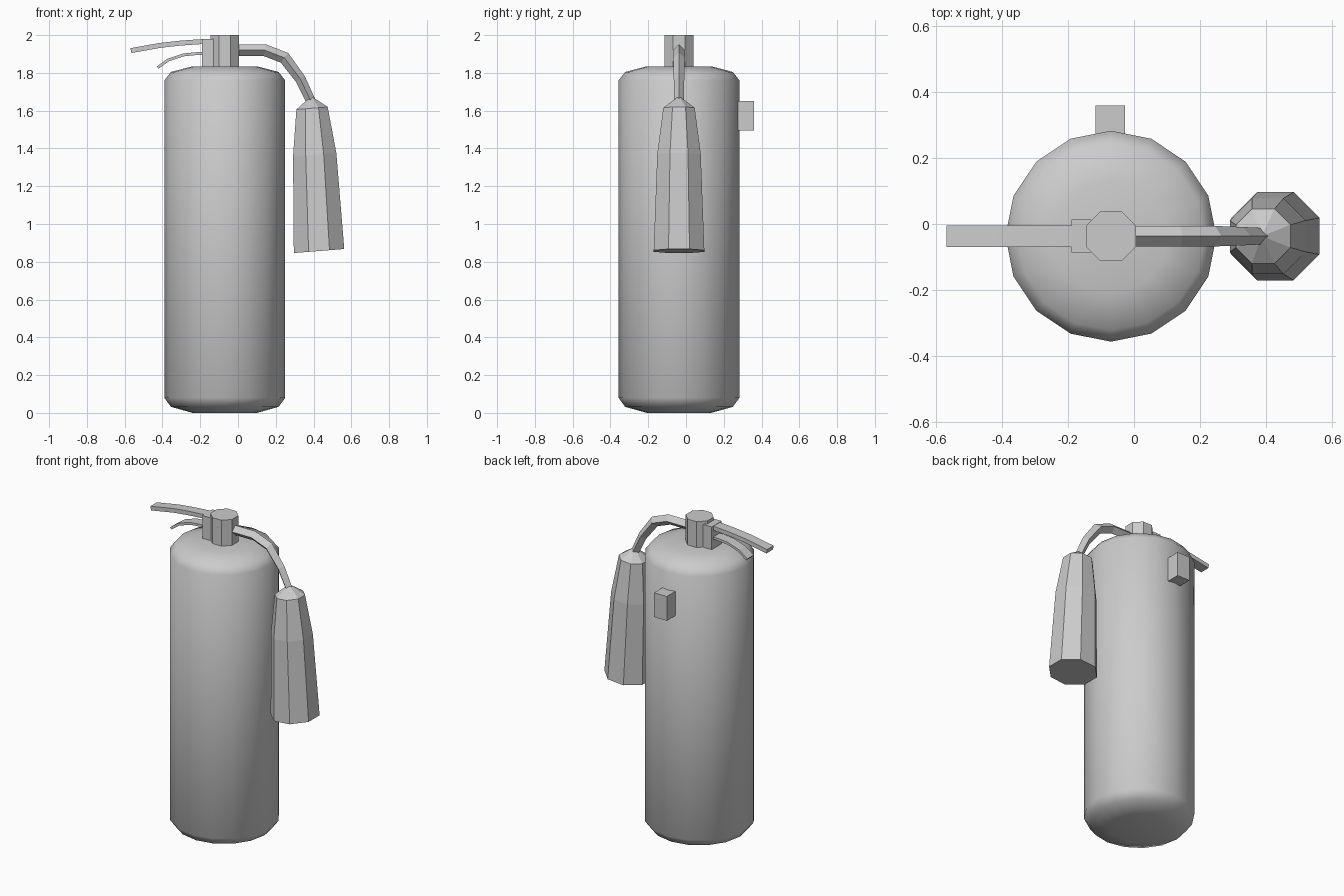
import bpy, bmesh
from math import cos, sin, pi, tau
from mathutils import Vector

if "Cube" in bpy.data.objects:
    bpy.data.objects.remove(bpy.data.objects["Cube"])

CX, CY = -0.07, -0.037   # tank axis


def finish(name, bm, smooth=False):
    bmesh.ops.recalc_face_normals(bm, faces=bm.faces)
    for f in bm.faces:
        f.smooth = smooth
    mesh = bpy.data.meshes.new(name)
    bm.to_mesh(mesh)
    bm.free()
    ob = bpy.data.objects.new(name, mesh)
    bpy.context.collection.objects.link(ob)
    return ob


def skin(name, rings, smooth=False):
    """Bridge a list of equal-length rings and cap both ends."""
    bm = bmesh.new()
    rows = [[bm.verts.new(p) for p in r] for r in rings]
    n = len(rows[0])
    for a, b in zip(rows, rows[1:]):
        for i in range(n):
            j = (i + 1) % n
            bm.faces.new((a[i], a[j], b[j], b[i]))
    bm.faces.new(rows[0])
    bm.faces.new(rows[-1])
    return finish(name, bm, smooth)


def lathe(name, profile, sides, turn=0, smooth=False):
    rings = [[(CX + r * cos(turn + tau * i / sides), CY + r * sin(turn + tau * i / sides), z)
              for i in range(sides)] for r, z in profile]
    return skin(name, rings, smooth)


def sweep(name, path, section, scales=None, tangent=None):
    """Sweep a section of (side, normal) points along an x-z path with mitred bends."""
    pts = [Vector((x, CY, z)) for x, z in path]
    side = Vector((0, 1, 0))
    rings = []
    for k, p in enumerate(pts):
        d0 = (p - pts[k - 1]).normalized() if k else None
        d1 = (pts[k + 1] - p).normalized() if k < len(pts) - 1 else None
        d0, d1 = d0 or d1, d1 or d0
        t = (d0 + d1).normalized()
        miter = 1 / t.dot(d0)
        if tangent:
            t, miter = Vector(tangent).normalized(), 1
        nrm = t.cross(side) * miter
        s = scales[k] if scales else 1
        rings.append([p + side * (u * s) + nrm * (v * s) for u, v in section])
    return skin(name, rings)


def box(name, x0, x1, y0, y1, z0, z1):
    return skin(name, [[(x0, y0, z), (x1, y0, z), (x1, y1, z), (x0, y1, z)] for z in (z0, z1)])


def octagon(apothem):
    r = apothem / cos(pi / 8)
    return [(r * cos(pi / 8 + i * pi / 4), r * sin(pi / 8 + i * pi / 4)) for i in range(8)]


def rect(w, t):
    return [(-w / 2, -t / 2), (w / 2, -t / 2), (w / 2, t / 2), (-w / 2, t / 2)]


# Tank with rounded shoulders and foot
lathe("tank", [(0.17, 0.0), (0.285, 0.032), (0.32, 0.08),
               (0.32, 1.76), (0.285, 1.805), (0.17, 1.835)], 16, smooth=True)

# Valve head and lever mount
lathe("valve_head", [(0.076 / cos(pi / 8), z) for z in (1.81, 2.0)], 8, pi / 8)
box("lever_mount", -0.19, -0.13, CY - 0.05, CY + 0.05, 1.81, 1.98)

# Squeeze levers
sweep("top_lever", [(-0.14, 1.966), (-0.20, 1.965), (-0.30, 1.958), (-0.41, 1.946), (-0.567, 1.918)],
      rect(0.065, 0.026))
sweep("lower_lever", [(-0.14, 1.903), (-0.22, 1.902), (-0.29, 1.895), (-0.37, 1.868), (-0.425, 1.828)],
      rect(0.065, 0.015))

# Hose with diamond section
sweep("hose", [(-0.03, 1.92), (0.142, 1.92), (0.246, 1.88), (0.33, 1.768), (0.393, 1.635)],
      [(-0.031, 0), (0, -0.031), (0.031, 0), (0, 0.031)], [1, 1, 1, 0.9, 0.8])

# Discharge horn
sweep("horn", [(0.388, 1.668), (0.392, 1.613), (0.406, 1.367), (0.429, 0.857)],
      octagon(1), [0.012, 0.083, 0.115, 0.134], tangent=(0.08, 0, -1))

# Wall hanger block
box("wall_hanger", -0.117, -0.027, 0.25, 0.36, 1.495, 1.65)
